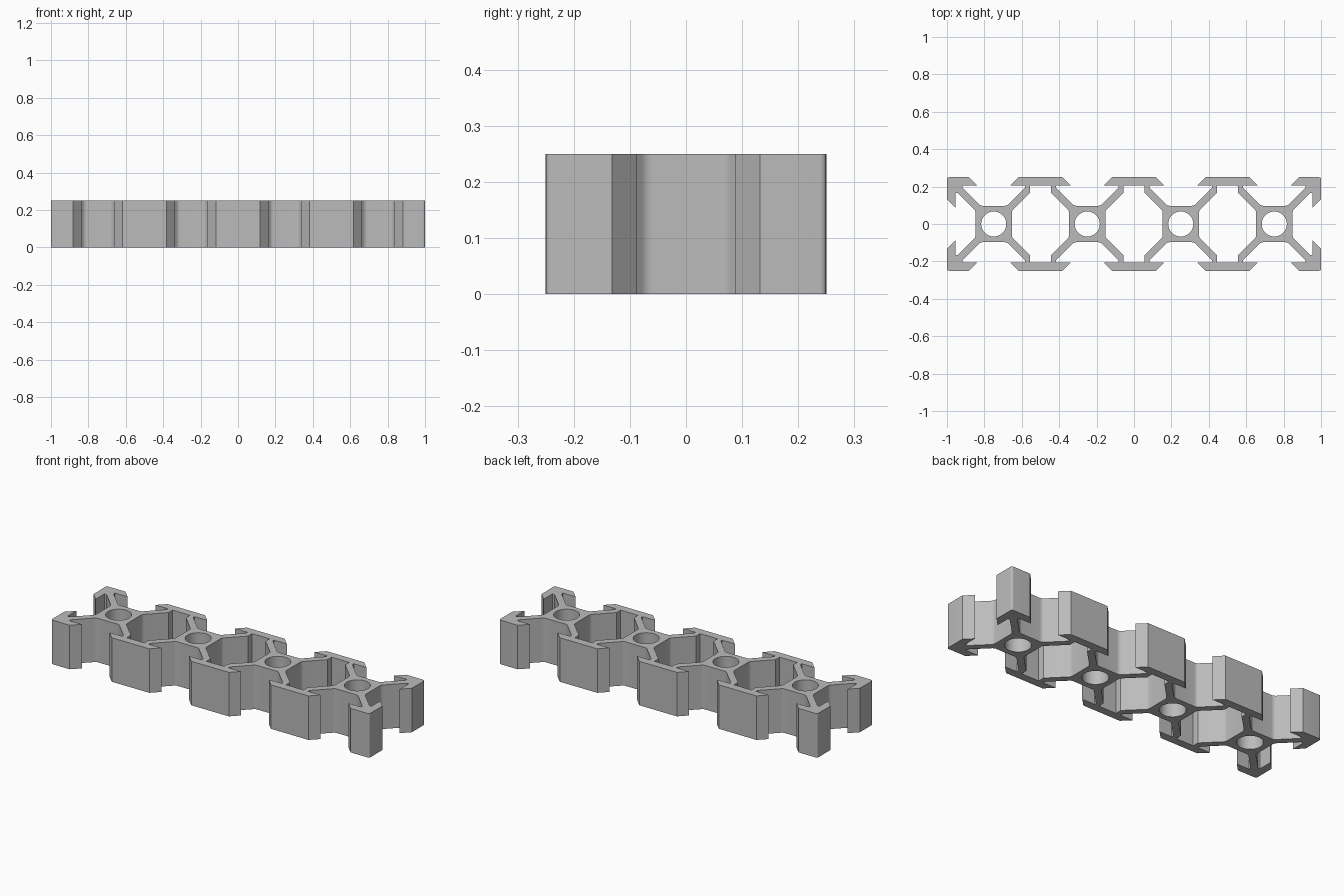
import bpy, bmesh
from math import pi, sin, cos, radians
from mathutils import Vector, Matrix

cube = bpy.data.objects.get("Cube")
if cube:
    bpy.data.objects.remove(cube)

HEIGHT = 0.25
CELL = 0.5                      # spacing of the four square cells
CENTRES = [-0.75, -0.25, 0.25, 0.75]


def rounded(points):
    """Replace each (x, y, r) corner with a short arc; r = 0 stays sharp."""
    out = []
    for i, (x, y, r) in enumerate(points):
        p = Vector((x, y))
        if not r:
            out.append(p)
            continue
        a = Vector(points[i - 1][:2])
        b = Vector(points[(i + 1) % len(points)][:2])
        s = p + (a - p).normalized() * r
        e = p + (b - p).normalized() * r
        for k in range(6):
            t = k / 5
            out.append(s * (1 - t) ** 2 + p * 2 * t * (1 - t) + e * t * t)
    return out


# One V-slot: lip, undercut, diagonal web and core flat, then mirrored
half = [(0.132, 0.25, 0), (0.087, 0.205, 0), (0.166, 0.205, 0),
        (0.166, 0.1925, 0), (0.071, 0.0975, 0.012)]
slot = half + [(-x, y, r) for x, y, r in reversed(half)]


def place_slot(centre_x, angle):
    turn = Matrix.Rotation(angle, 2)
    res = []
    for x, y, r in slot:
        v = turn @ Vector((x, y))
        res.append((v.x + centre_x, v.y, r))
    return res


# Outer outline, counter-clockwise from the +x +y corner
R = 0.012
outline = [(1, 0.25, R)]
for c in reversed(CENTRES):
    outline += place_slot(c, 0)
outline.append((-1, 0.25, R))
outline += place_slot(CENTRES[0], pi / 2)
outline.append((-1, -0.25, R))
for c in CENTRES:
    outline += place_slot(c, pi)
outline.append((1, -0.25, R))
outline += place_slot(CENTRES[-1], -pi / 2)

loops = [rounded(outline)]

# Closed cavities between neighbouring cells
quarter = [(0.1525, 0.071, 0.012), (0.055, 0.1685, 0), (0.055, 0.205, 0)]
top = quarter + [(-x, y, r) for x, y, r in reversed(quarter)]
cavity = top + [(-x, -y, r) for x, y, r in top]
for c in CENTRES[:-1]:
    loops.append([p + Vector((c + CELL / 2, 0)) for p in rounded(cavity)])

# Round bores through the cores
N = 48
for c in CENTRES:
    loops.append([Vector((c + 0.067 * cos(2 * pi * k / N), 0.067 * sin(2 * pi * k / N)))
                  for k in range(N)])

# Filled profile extruded to a solid
curve = bpy.data.curves.new("rail_profile", 'CURVE')
curve.dimensions = '2D'
curve.fill_mode = 'BOTH'
curve.extrude = HEIGHT / 2
for loop in loops:
    spline = curve.splines.new('POLY')
    spline.points.add(len(loop) - 1)
    for pt, p in zip(spline.points, loop):
        pt.co = (p.x, p.y, 0, 1)
    spline.use_cyclic_u = True
rail = bpy.data.objects.new("slotted_rail", curve)
bpy.context.collection.objects.link(rail)
bpy.ops.object.select_all(action='DESELECT')
rail.select_set(True)
bpy.context.view_layer.objects.active = rail
bpy.ops.object.convert(target='MESH')
rail = bpy.context.view_layer.objects.active
rail.name = "slotted_rail"

# Weld caps to walls and stand the rail on the ground
bm = bmesh.new()
bm.from_mesh(rail.data)
bmesh.ops.remove_doubles(bm, verts=bm.verts, dist=0.0001)
bmesh.ops.translate(bm, verts=bm.verts, vec=(0, 0, HEIGHT / 2))
bmesh.ops.recalc_face_normals(bm, faces=bm.faces)
bm.to_mesh(rail.data)
bm.free()

# Aluminium grey
mat = bpy.data.materials.new("aluminium_grey")
mat.use_nodes = True
grey = (0.5, 0.5, 0.5, 1)
mat.diffuse_color = grey
mat.node_tree.nodes["Principled BSDF"].inputs["Base Color"].default_value = grey
rail.data.materials.clear()
rail.data.materials.append(mat)

bpy.ops.object.shade_smooth_by_angle(angle=radians(30))
